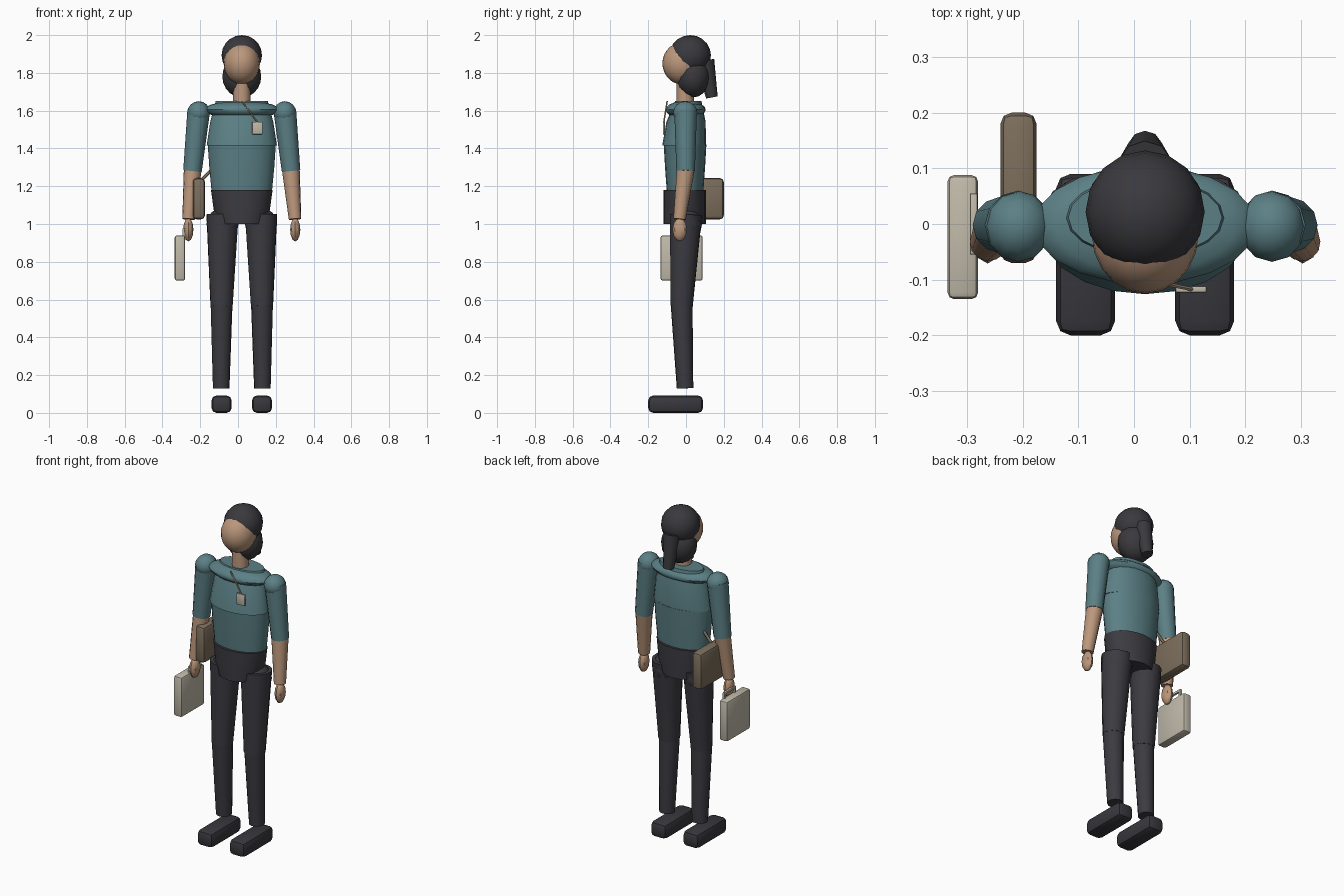
import bpy
import math
from mathutils import Vector

if "Cube" in bpy.data.objects:
    bpy.data.objects.remove(bpy.data.objects["Cube"])

CX = 0.02  # body centre line


def mat(name, rgb):
    m = bpy.data.materials.new(name)
    m.diffuse_color = (*rgb, 1)
    m.use_nodes = True
    m.node_tree.nodes["Principled BSDF"].inputs["Base Color"].default_value = m.diffuse_color
    return m


TEAL = mat("teal_shirt", (0.105, 0.215, 0.235))
DARK = mat("dark_trousers", (0.045, 0.043, 0.052))
HAIR = mat("black_hair", (0.042, 0.040, 0.046))
SHOE = mat("shoe_black", (0.040, 0.039, 0.047))
SKIN = mat("skin", (0.50, 0.31, 0.20))
BROWN = mat("brown_leather", (0.20, 0.155, 0.105))
CREAM = mat("cream", (0.53, 0.49, 0.40))
CORD = mat("tan_cord", (0.43, 0.33, 0.23))


def finish(ob, name, m, angle=40):
    ob.name = name
    ob.data.materials.clear()
    ob.data.materials.append(m)
    bpy.ops.object.shade_smooth_by_angle(angle=math.radians(angle))
    return ob


def ellipsoid(name, loc, r, m, seg=16, rings=10):
    bpy.ops.mesh.primitive_uv_sphere_add(segments=seg, ring_count=rings, location=loc)
    ob = bpy.context.object
    ob.scale = r
    bpy.ops.object.transform_apply(location=False, rotation=False, scale=True)
    return finish(ob, name, m)


def tube(name, a, b, r1, r2, m, seg=12):
    """Tapered limb from point a (radius r1) to point b (radius r2)."""
    a, b = Vector(a), Vector(b)
    d = b - a
    bpy.ops.mesh.primitive_cone_add(vertices=seg, radius1=r1, radius2=r2,
                                    depth=d.length, location=(a + b) / 2)
    ob = bpy.context.object
    ob.rotation_euler = d.to_track_quat('Z', 'Y').to_euler()
    return finish(ob, name, m, 50)


def loft(name, rings, m, seg=20):
    """Stack of horizontal ellipses: (z, rx, ry, y centre)."""
    verts = [(CX + rx * math.cos(t), cy + ry * math.sin(t), z)
             for z, rx, ry, cy in rings
             for t in (2 * math.pi * i / seg for i in range(seg))]
    faces = [(k * seg + i, k * seg + (i + 1) % seg,
              (k + 1) * seg + (i + 1) % seg, (k + 1) * seg + i)
             for k in range(len(rings) - 1) for i in range(seg)]
    faces += [tuple(reversed(range(seg))),
              tuple(range((len(rings) - 1) * seg, len(rings) * seg))]
    me = bpy.data.meshes.new(name)
    me.from_pydata(verts, [], faces)
    ob = bpy.data.objects.new(name, me)
    bpy.context.collection.objects.link(ob)
    bpy.ops.object.select_all(action='DESELECT')
    ob.select_set(True)
    bpy.context.view_layer.objects.active = ob
    return finish(ob, name, m)


def box(name, lo, hi, m, bevel=0.0):
    lo, hi = Vector(lo), Vector(hi)
    bpy.ops.mesh.primitive_cube_add(size=1, location=(lo + hi) / 2)
    ob = bpy.context.object
    ob.scale = hi - lo
    bpy.ops.object.transform_apply(location=False, rotation=False, scale=True)
    if bevel:
        b = ob.modifiers.new("bevel", 'BEVEL')
        b.width, b.segments = bevel, 2
        bpy.ops.object.modifier_apply(modifier=b.name)
    return finish(ob, name, m, 25)


# Torso
loft("pelvis", [(1.0, 0.125, 0.112, -0.006), (1.07, 0.148, 0.112, -0.006),
                (1.18, 0.163, 0.112, -0.006)], DARK)
loft("lower_shirt", [(1.175, 0.16, 0.097, -0.005), (1.30, 0.172, 0.106, -0.005),
                     (1.42, 0.18, 0.113, -0.005)], TEAL)
loft("upper_shirt", [(1.415, 0.186, 0.116, -0.01), (1.54, 0.167, 0.104, 0.0),
                     (1.65, 0.138, 0.07, 0.012)], TEAL)
ellipsoid("shoulder_yoke", (CX, -0.002, 1.605), (0.20, 0.106, 0.047), TEAL, 20)

# Neck, head and hair
tube("neck", (CX, -0.005, 1.62), (CX, -0.005, 1.75), 0.047, 0.045, SKIN)
ellipsoid("head", (CX, -0.018, 1.85), (0.096, 0.107, 0.112), SKIN, 20, 14)
ellipsoid("hair_cap", (CX, 0.022, 1.893), (0.107, 0.11, 0.107), HAIR, 16, 10)
ellipsoid("back_hair", (CX, 0.037, 1.78), (0.103, 0.09, 0.11), HAIR, 16, 10)
tube("ponytail", (CX, 0.10, 1.865), (CX, 0.137, 1.67), 0.05, 0.031, HAIR, 10)

# Arms and legs on both sides
for side, s in (("right", -1), ("left", 1)):
    def p(x, y, z):
        return (CX + s * x, y, z)
    ellipsoid(side + "_shoulder", p(0.228, -0.004, 1.59), (0.06, 0.064, 0.06), TEAL, 12, 8)
    tube(side + "_sleeve", p(0.228, -0.002, 1.60), p(0.261, -0.002, 1.28), 0.06, 0.049, TEAL)
    tube(side + "_forearm", p(0.260, -0.002, 1.285), p(0.282, -0.034, 1.025), 0.047, 0.033, SKIN)
    ellipsoid(side + "_hand", p(0.283, -0.033, 0.97), (0.027, 0.038, 0.062), SKIN, 8, 6)
    ellipsoid(side + "_hip", p(0.102, 0.0, 1.0), (0.085, 0.085, 0.085), DARK, 12, 8)
    tube(side + "_thigh", p(0.102, 0.0, 1.05), p(0.107, -0.023, 0.565), 0.087, 0.060, DARK)
    tube(side + "_calf", p(0.107, -0.023, 0.57), p(0.109, -0.005, 0.13), 0.058, 0.044, DARK)
    box(side + "_shoe", p(0.107 - 0.053 * s, -0.2, 0.0) if s > 0 else p(0.16, -0.2, 0.0),
        p(0.16, 0.09, 0.092) if s > 0 else p(0.054, 0.09, 0.092), SHOE, 0.026)

# Shoulder bag with strap
box("shoulder_bag", (-0.24, -0.07, 1.025), (-0.175, 0.2, 1.243), BROWN, 0.02)
tube("bag_strap", (-0.20, 0.03, 1.225), (-0.06, 0.02, 1.37), 0.008, 0.008, BROWN, 8)

# Badge on a cord
tube("badge_cord", (0.02, -0.10, 1.65), (0.103, -0.117, 1.54), 0.004, 0.004, CORD, 6)
box("badge", (0.075, -0.123, 1.475), (0.13, -0.112, 1.541), CREAM, 0.002)

# Briefcase with handle
box("briefcase", (-0.335, -0.135, 0.70), (-0.28, 0.088, 0.94), CREAM, 0.012)
for y in (-0.048, 0.048):
    box("handle_post", (-0.295, y - 0.007, 0.93), (-0.281, y + 0.007, 0.97), CREAM)
box("handle_grip", (-0.295, -0.055, 0.962), (-0.281, 0.055, 0.976), CREAM, 0.003)
